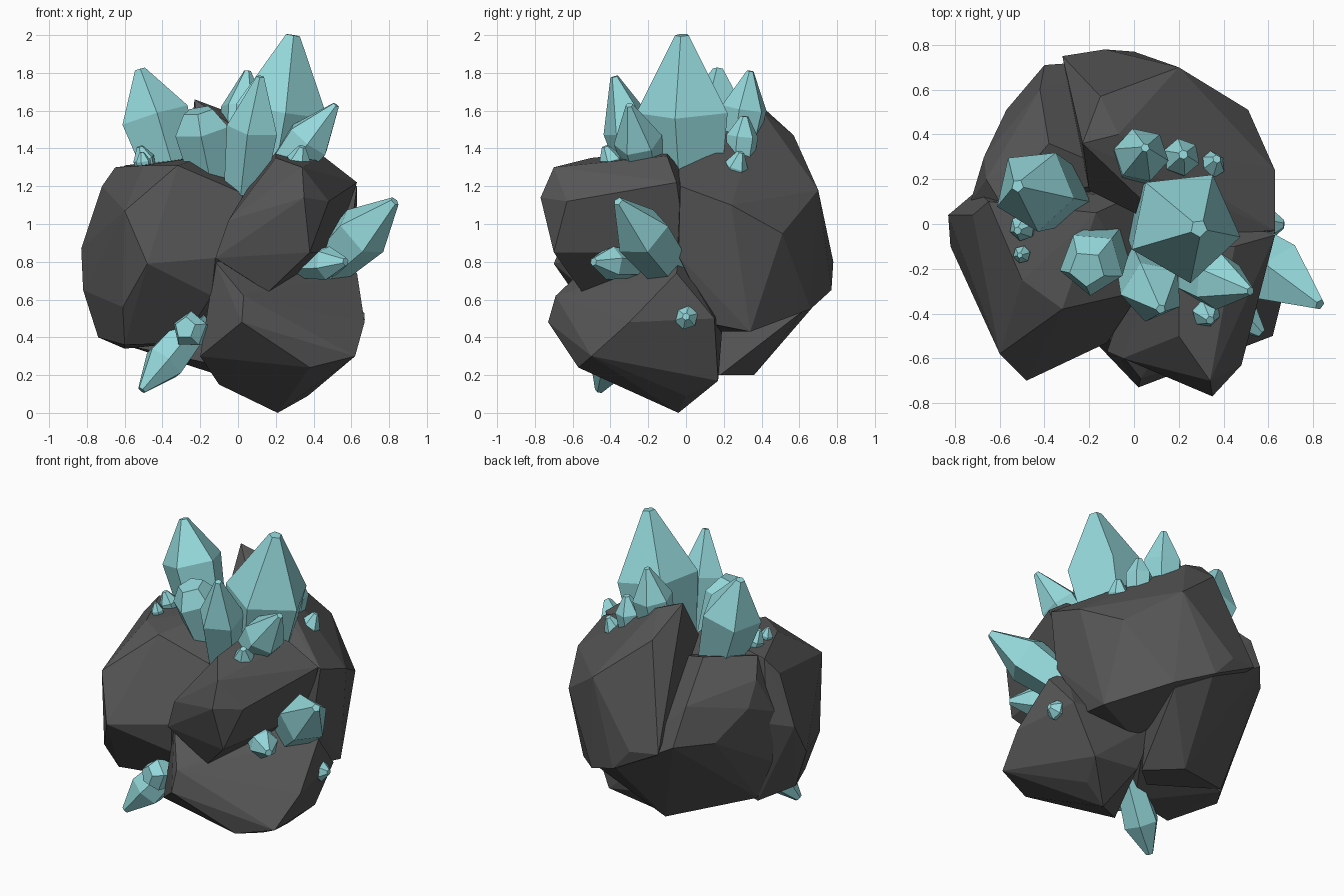
import bpy
import bmesh
import math
from mathutils import Vector

if "Cube" in bpy.data.objects:
    bpy.data.objects.remove(bpy.data.objects["Cube"], do_unlink=True)


def make_material(name, red, green, blue):
    material = bpy.data.materials.new(name)
    material.use_nodes = True
    color = (red, green, blue, 1)
    material.diffuse_color = color
    material.node_tree.nodes["Principled BSDF"].inputs["Base Color"].default_value = color
    return material


dark_stone = make_material("dark stone", .095, .094, .094)
pale_teal = make_material("pale teal crystal", .3, .69, .71)


def finish_object(name, mesh_builder, material):
    """Turn a bmesh into a flat shaded object with one material."""
    bmesh.ops.recalc_face_normals(mesh_builder, faces=mesh_builder.faces)
    mesh = bpy.data.meshes.new(name)
    mesh_builder.to_mesh(mesh)
    mesh_builder.free()
    mesh.materials.append(material)
    created = bpy.data.objects.new(name, mesh)
    bpy.context.collection.objects.link(created)
    return created


def boulder(name, corners):
    """Faceted boulder: the convex hull of a few corner points."""
    builder = bmesh.new()
    for corner in corners:
        builder.verts.new(corner)
    bmesh.ops.convex_hull(builder, input=builder.verts)
    loose = [vert for vert in builder.verts if not vert.link_faces]
    bmesh.ops.delete(builder, geom=loose, context="VERTS")
    bmesh.ops.dissolve_limit(builder, angle_limit=math.radians(4),
                             verts=builder.verts, edges=builder.edges)
    return finish_object(name, builder, dark_stone)


def crystal(name, base, tip, radius, shoulder=.55, cap=.15, sides=6, turn=.3):
    """Crystal that widens from its root to a shoulder, then tapers to a small cap."""
    base, tip = Vector(base), Vector(tip)
    axis = tip - base
    rotation = axis.to_track_quat("Z", "Y")
    builder = bmesh.new()
    rings = []
    for along, scale in ((0, .75), (shoulder, 1), (1, cap)):
        ring = []
        for step in range(sides):
            angle = turn + math.tau * step / sides
            offset = Vector((math.cos(angle), math.sin(angle), 0)) * radius * scale
            ring.append(builder.verts.new(base + axis * along + rotation @ offset))
        rings.append(ring)
    for lower, upper in zip(rings, rings[1:]):
        for step in range(sides):
            following = (step + 1) % sides
            builder.faces.new((lower[step], lower[following], upper[following], upper[step]))
    builder.faces.new(rings[0])
    builder.faces.new(rings[-1])
    return finish_object(name, builder, pale_teal)


# Large boulder at the back, carrying the peak
boulder("back_boulder", [
    (-.23, .36, 1.66), (-.07, .4, 1.6), (-.15, .57, 1.47), (-.2, .15, 1.36),
    (.2, .7, 1.18), (-.13, .78, .8), (0, .77, .65), (-.32, .75, .82),
    (.51, .51, .95), (.63, .24, 1.1), (.63, -.03, 1.2), (.42, .05, 1.3),
    (.2, -.05, 1.36), (.58, -.04, .83), (.52, .34, .43), (.235, .66, .55),
    (.5, .14, .47), (.13, .15, .43)])

# Inset boulder on the back right, reaching under the large one
boulder("wedged_boulder", [
    (-.4, .71, .87), (-.42, .6, 1.11), (-.38, .36, 1.34), (-.6, .1, 1.31),
    (-.66, .2, 1.2), (-.67, .3, 1.05), (-.73, .1, .97), (-.57, .51, .87),
    (-.71, .1, .63), (-.6, .1, .36), (-.1, .36, .2), (.09, .18, .2),
    (0, .74, .64), (.2, .62, .54), (0, .2, 1.2), (-.1, 0, .25)])

# Front boulders: the pair on top and the one underneath
boulder("front_right_boulder", [
    (-.83, .04, .87), (-.82, -.1, .65), (-.73, 0, 1.08), (-.7, .15, .9),
    (-.72, .04, 1.2), (-.65, .1, 1.3), (-.6, -.58, 1.07), (-.48, -.7, .79),
    (-.61, -.54, .56), (-.5, -.25, 1.31), (-.32, -.38, 1.31), (-.17, .05, 1.36),
    (.03, -.3, 1.16), (-.12, -.53, .82), (-.14, -.5, .62), (-.74, -.1, .4),
    (-.6, .1, .34), (-.6, -.4, .36), (-.3, -.35, .37), (.05, .15, 1.15),
    (0, .1, .5)])

boulder("front_left_boulder", [
    (-.12, -.57, .82), (-.05, -.6, 1.02), (.35, -.77, 1.14), (.34, -.7, 1.3),
    (.2, -.5, 1.35), (.16, -.55, .64), (.38, -.7, .85), (.48, -.63, 1.12),
    (.63, -.05, 1.22), (.45, -.1, 1.36), (.2, -.1, 1.39), (.04, -.35, 1.17),
    (.5, 0, .85), (.15, -.2, .64), (.1, .1, 1.2), (.25, .15, .8)])

boulder("lower_boulder", [
    (.02, -.73, .48), (.03, -.69, .62), (-.12, -.5, .8), (-.2, -.5, .3),
    (-.1, -.3, .15), (.38, -.57, .24), (.21, -.04, 0), (.37, 0, .09),
    (.62, -.5, .3), (.67, -.3, .48), (.63, -.05, .74), (.5, -.04, .83),
    (.6, .15, .5), (.45, .17, .17), (.1, .15, .22), (-.15, -.45, .6),
    (0, .2, .55)])

# Crown of crystals on top
crystal("main_crystal", (.15, .01, 1.15), (.29, -.02, 2), .26, .53, sides=5, turn=.95)
crystal("tall_right_crystal", (-.33, .13, 1.2), (-.52, .17, 1.82), .19, .6, sides=5)
crystal("blunt_crystal", (-.13, -.1, 1.2), (-.21, -.2, 1.6), .15, .75, .55, sides=5)
crystal("front_crystal", (.03, -.18, 1.1), (.12, -.38, 1.78), .145, .6, sides=5)
crystal("leaning_crystal", (.2, -.2, 1.22), (.52, -.3, 1.63), .13)
crystal("back_crystal", (0, .25, 1.25), (.05, .34, 1.81), .125, .65)
crystal("short_back_crystal", (.19, .27, 1.2), (.22, .31, 1.57), .085, .72, .25)

# Crystals on the side and below
crystal("side_crystal", (.42, -.06, .73), (.83, -.36, 1.12), .155, .57, .17, sides=5)
crystal("lower_side_crystal", (.3, -.24, .78), (.57, -.49, .8), .09, .65, .25)
crystal("underside_crystal", (-.2, -.3, .5), (-.51, -.46, .12), .115, .62, .2)
crystal("blunt_front_crystal", (-.2, -.38, .42), (-.28, -.56, .45), .1, .7, .6, sides=5)

# Little sprouts
sprouts = [
    ((.31, .23, 1.2), (.37, .29, 1.38), .065),
    ((-.47, 0, 1.25), (-.52, -.03, 1.41), .06),
    ((-.49, -.13, 1.26), (-.51, -.14, 1.38), .04),
    ((.3, -.36, 1.24), (.34, -.43, 1.41), .065),
    ((.55, 0, .5), (.67, 0, .51), .065)]
for number, (root, point, width) in enumerate(sprouts, start=1):
    crystal(f"crystal_sprout_{number}", root, point, width, .6, .3)
